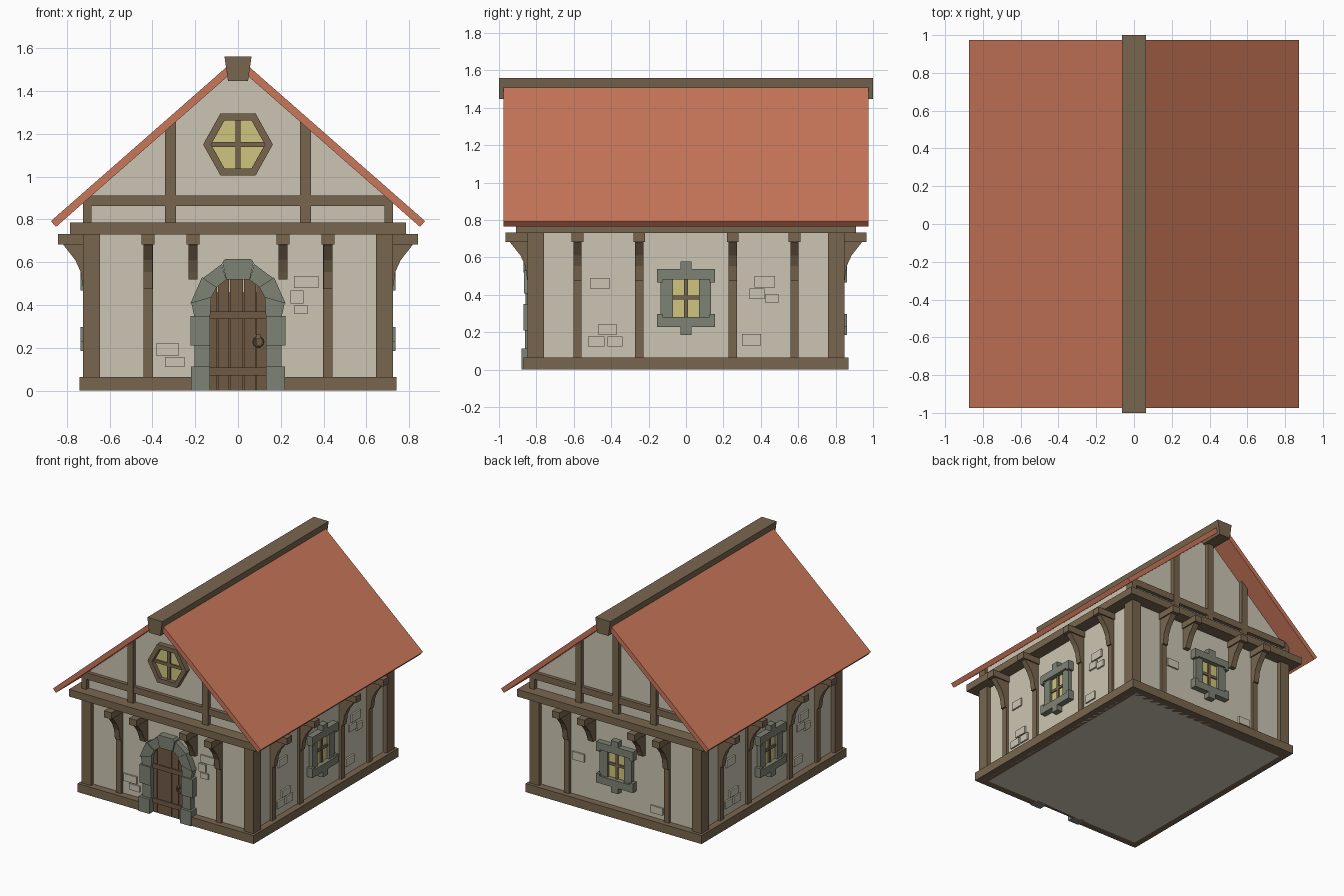
import bpy, bmesh, math
from mathutils import Matrix

if "Cube" in bpy.data.objects:
    bpy.data.objects.remove(bpy.data.objects["Cube"])


def material(name, srgb):
    m = bpy.data.materials.new(name)
    lin = [((c / 255 + 0.055) / 1.055) ** 2.4 for c in srgb]
    m.diffuse_color = (*lin, 1)
    m.use_nodes = True
    m.node_tree.nodes["Principled BSDF"].inputs["Base Color"].default_value = m.diffuse_color
    return m


PLASTER = material("cream plaster", (203, 197, 178))
WOOD = material("brown timber", (121, 102, 79))
ROOF = material("red roof", (202, 119, 90))
STONE = material("grey stone", (126, 130, 116))
GLASS = material("yellow glass", (207, 197, 125))
DOOR = material("door wood", (112, 90, 68))

TURN = {"front": 0, "right": 90, "back": 180, "left": 270}
WALL = {"front": 0.815, "back": 0.815, "right": 0.69, "left": 0.69}  # wall distance


def extrude(name, pts, make, a, b, face, mat):
    """Extrude a profile between a and b, then turn it to the given side."""
    bm = bmesh.new()
    lo = [bm.verts.new(make(p, a)) for p in pts]
    hi = [bm.verts.new(make(p, b)) for p in pts]
    bm.faces.new(lo)
    bm.faces.new(hi[::-1])
    n = len(pts)
    for i in range(n):
        bm.faces.new((lo[i], hi[i], hi[(i + 1) % n], lo[(i + 1) % n]))
    bmesh.ops.recalc_face_normals(bm, faces=bm.faces)
    bm.transform(Matrix.Rotation(math.radians(TURN[face]), 4, "Z"))
    me = bpy.data.meshes.new(name)
    bm.to_mesh(me)
    bm.free()
    me.materials.append(mat)
    ob = bpy.data.objects.new(name, me)
    bpy.context.collection.objects.link(ob)
    return ob


def plate(name, pts, d0, d1, mat, face="front"):
    """Profile in (along wall, z), extruded outward from d0 to d1."""
    return extrude(name, pts, lambda p, d: (p[0], -d, p[1]), d0, d1, face, mat)


def side_profile(name, pts, u0, u1, mat, face):
    """Profile in (outward, z), extruded along the wall from u0 to u1."""
    return extrude(name, pts, lambda p, u: (u, -p[0], p[1]), u0, u1, face, mat)


def rect(u0, u1, z0, z1):
    return [(u0, z0), (u1, z0), (u1, z1), (u0, z1)]


def box(name, u0, u1, d0, d1, z0, z1, mat, face="front"):
    return plate(name, rect(u0, u1, z0, z1), d0, d1, mat, face)


def under(x):
    """Height of the roof underside."""
    return 0.765 + (0.85 - abs(x)) * 0.877


# Walls and sills; the front sill is split by the doorway
box("walls", -0.69, 0.69, -0.815, 0.815, 0, 0.74, PLASTER)
for s in (-1, 1):
    a, b = sorted((s * 0.15, s * 0.74))
    box("front_sill", a, b, 0.78, 0.87, 0, 0.065, WOOD)
    a, b = sorted((s * 0.66, s * 0.74))
    box("side_sill", a, b, -0.87, 0.87, 0, 0.065, WOOD)
box("back_sill", -0.74, 0.74, 0.78, 0.87, 0, 0.065, WOOD, "back")

# Corner posts and the plate beam on top of the walls
for sx in (-1, 1):
    for sy in (-1, 1):
        a, b = sorted((sx * 0.645, sx * 0.723))
        c, d = sorted((sy * 0.758, sy * 0.847))
        box("corner_post", a, b, c, d, 0.06, 0.73, WOOD)
box("plate_beam", -0.785, 0.785, -0.91, 0.91, 0.73, 0.785, WOOD)

# Wall posts, joist heads and curved brackets
CURVE = [(-0.02, 0.69), (0.125, 0.69), (0.125, 0.68), (0.07, 0.61),
         (0.045, 0.555), (0.033, 0.475), (-0.02, 0.475)]
for face, w in WALL.items():
    gable = face in ("front", "back")
    spots = (-0.42, -0.21, 0.21, 0.42) if gable else (-0.58, -0.25, 0.25, 0.58)
    for u in spots:
        short = gable and abs(u) < 0.3
        if not short:
            box("wall_post", u - 0.022, u + 0.022, w - 0.02, w + 0.02, 0.05, 0.73, WOOD, face)
        box("joist_head", u - 0.031, u + 0.031, w - 0.02, w + 0.15, 0.682, 0.732, WOOD, face)
        pts = [(w + d, max(z, 0.52) if short else z) for d, z in CURVE]
        side_profile("bracket", pts, u - 0.0215, u + 0.0215, WOOD, face)
    # Joist ends at the corners, seen beyond the corner posts
    # Window in stone surround on every side but the front
    if face != "front":
        box("window_glass", -0.075, 0.075, w - 0.01, w + 0.008, 0.28, 0.49, GLASS, face)
        box("window_mullion", -0.01, 0.01, w, w + 0.018, 0.28, 0.49, WOOD, face)
        box("window_crossbar", -0.075, 0.075, w, w + 0.017, 0.375, 0.395, WOOD, face)
        for s in (-1, 1):
            a, b = sorted((s * 0.07, s * 0.135))
            box("window_jamb", a, b, w - 0.01, w + 0.03, 0.27, 0.5, STONE, face)
            z = [(-0.155, 0.1), (0.155, 0.1), (0.155, 0.155), (0.03, 0.155),
                 (0.03, 0.197), (-0.03, 0.197), (-0.03, 0.155), (-0.155, 0.155)]
            plate("window_cap", [(u, 0.382 + s * v) for u, v in z], w - 0.01, w + 0.045, STONE, face)
            for e in (-1, 1):
                a, b = sorted((e * 0.125, e * 0.155))
                c, d = sorted((0.382 + s * 0.085, 0.382 + s * 0.11))
                box("window_corner", a, b, w - 0.01, w + 0.045, c, d, STONE, face)

# Exposed bricks in the plaster: centre, height, width, tall
FRONT = [(0.318, 0.507, 0.115, 0.057), (0.275, 0.437, 0.06, 0.06), (0.295, 0.38, 0.06, 0.042),
         (-0.33, 0.193, 0.108, 0.056), (-0.295, 0.134, 0.09, 0.046)]
BACK = [(-0.33, 0.36, 0.1, 0.06), (0.33, 0.13, 0.1, 0.055)]
SIDE = [(-0.46, 0.46, 0.1, 0.06), (-0.48, 0.15, 0.09, 0.055), (-0.38, 0.15, 0.08, 0.055),
        (-0.42, 0.215, 0.1, 0.055), (0.42, 0.47, 0.11, 0.06), (0.38, 0.405, 0.08, 0.055),
        (0.46, 0.38, 0.07, 0.05), (0.35, 0.16, 0.1, 0.06)]
for face, bricks in (("front", FRONT), ("back", BACK), ("right", SIDE), ("left", SIDE)):
    w = WALL[face]
    for u, z, a, b in bricks:
        box("brick", u - a / 2, u + a / 2, w - 0.01, w + 0.012, z - b / 2, z + b / 2, PLASTER, face)

# Gable walls with their timber
plate("gable_wall", [(-0.7, 0.78), (0.7, 0.78), (0.7, under(0.7)), (0, under(0)), (-0.7, under(0.7))],
      -0.815, 0.815, PLASTER)
for face in ("front", "back"):
    spans = [(-0.725, -0.685), (-0.34, -0.29), (0.29, 0.34), (0.685, 0.725)]
    if face == "back":
        spans.append((-0.025, 0.025))
    for a, b in spans:
        plate("gable_post", [(a, 0.78), (b, 0.78), (b, under(b)), (a, under(a))], 0.78, 0.845, WOOD, face)
    box("gable_beam", -0.69, 0.69, 0.78, 0.843, 0.862, 0.912, WOOD, face)

# Hexagonal gable window
HEX = [(0.163, 0), (0.082, 0.145), (-0.082, 0.145), (-0.163, 0), (-0.082, -0.145), (0.082, -0.145)]
ring = [[(x * k, 1.15 + z * k) for x, z in HEX] for k in (1, 0.77)]
plate("hex_glass", [(x * 0.85, 1.15 + z * 0.85) for x, z in HEX], 0.81, 0.823, GLASS)
for i in range(6):
    j = (i + 1) % 6
    plate("hex_frame", [ring[0][i], ring[0][j], ring[1][j], ring[1][i]], 0.8, 0.855, WOOD)
box("hex_mullion", -0.011, 0.011, 0.81, 0.835, 1.03, 1.27, WOOD)
box("hex_crossbar", -0.13, 0.13, 0.81, 0.834, 1.139, 1.161, WOOD)

# Roof slopes and ridge beam
for s in (-1, 1):
    slope = [(0.874, 0.792), (0.85, 0.765), (0, under(0)), (0, 1.5585)]
    plate("roof_slope", [(s * x, z) for x, z in slope], -0.975, 0.975, ROOF)
plate("ridge_beam", [(-0.047, 1.447), (0.047, 1.447), (0.063, 1.56), (-0.063, 1.56)], -1, 1, WOOD)

# Door planks, cut to the arch
edges = [-0.14, -0.095, -0.04, 0.025, 0.085, 0.14]
top = lambda x: 0.40 + math.sqrt(max(0.15 ** 2 - x * x, 0))
box("door_backing", -0.14, 0.14, 0.8, 0.822, 0, 0.46, DOOR)
for a, b in zip(edges, edges[1:]):
    a, b = a + 0.002, b - 0.002
    m = (a + b) / 2
    plate("door_plank", [(a, 0), (b, 0), (b, top(b)), (m, top(m)), (a, top(a))], 0.81, 0.832, DOOR)
for z in (0.09, 0.353):
    box("door_band", -0.135, 0.135, 0.82, 0.84, z - 0.018, z + 0.018, DOOR)
bpy.ops.mesh.primitive_torus_add(major_radius=0.022, minor_radius=0.005, major_segments=10,
                                 minor_segments=5, location=(0.095, -0.842, 0.228),
                                 rotation=(math.pi / 2, 0, 0))
bpy.context.object.name = "door_ring"
bpy.context.object.data.materials.append(WOOD)
box("door_knob", 0.085, 0.105, 0.82, 0.85, 0.242, 0.262, WOOD)

# Stone door surround: jamb blocks, then arch blocks
for s in (-1, 1):
    for z0, z1, out, d in ((0, 0.112, 0.22, 0.88), (0.112, 0.21, 0.203, 0.86),
                           (0.21, 0.35, 0.223, 0.868)):
        a, b = sorted((s * 0.13, s * out))
        box("door_jamb", a, b, 0.8, d, z0, z1, STONE)
    blocks = [([(0.13, 0.35), (0.205, 0.35), (0.218, 0.41), (0.125, 0.435)], 0.858),
              ([(0.125, 0.435), (0.222, 0.408), (0.168, 0.53), (0.1, 0.483)], 0.866),
              ([(0.1, 0.483), (0.165, 0.525), (0.075, 0.592), (0.055, 0.518)], 0.858)]
    for pts, d in blocks:
        plate("arch_stone", [(s * x, z) for x, z in pts], 0.8, d, STONE)
plate("keystone", [(-0.055, 0.52), (0.055, 0.52), (0.073, 0.6), (0.06, 0.615), (-0.06, 0.615),
                   (-0.073, 0.6)], 0.8, 0.868, STONE)
